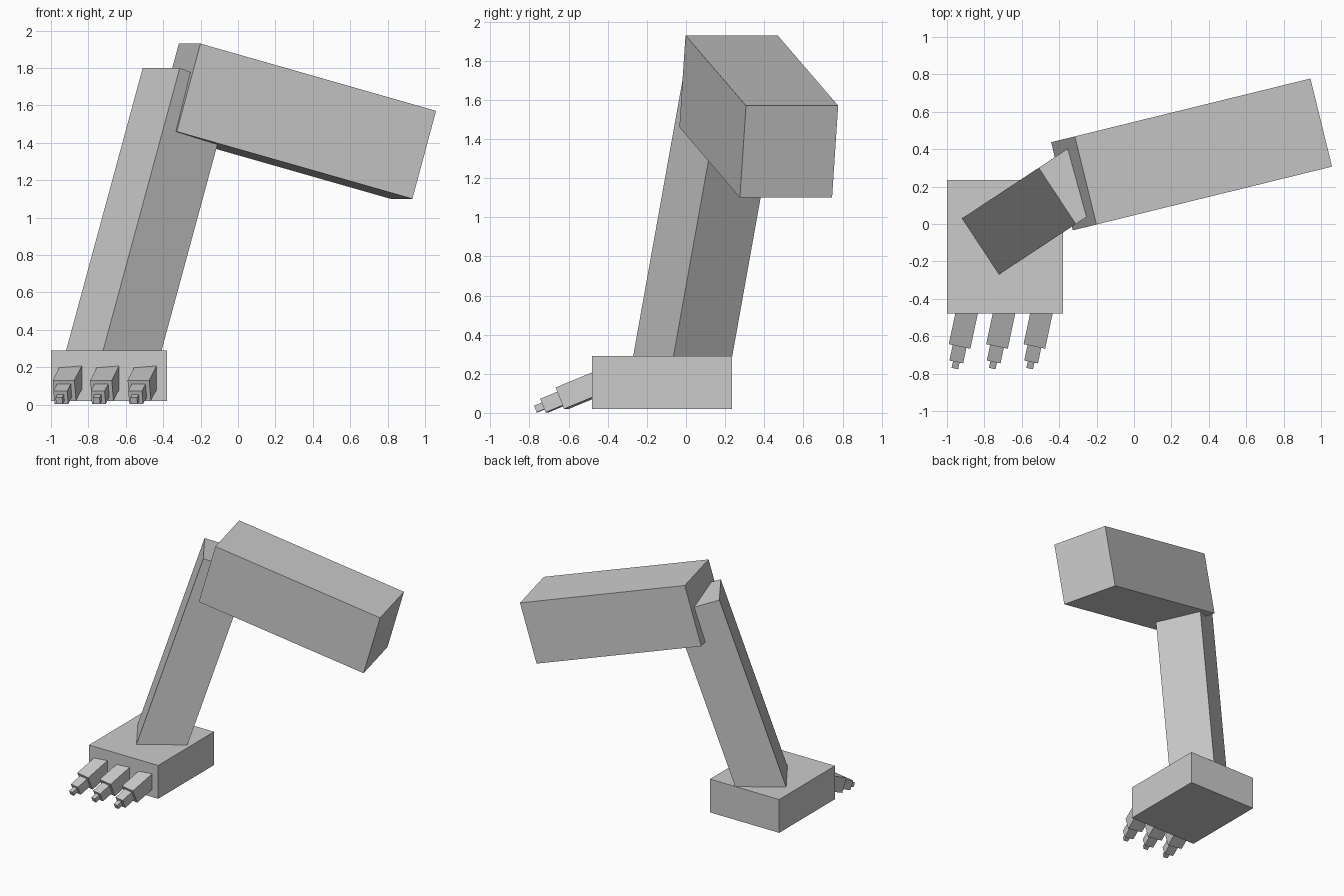
import bpy
from math import radians
from mathutils import Euler, Vector

if "Cube" in bpy.data.objects:
    bpy.data.objects.remove(bpy.data.objects["Cube"], do_unlink=True)

grey = bpy.data.materials.new("plain grey")
grey.use_nodes = True
grey.diffuse_color = (0.6, 0.6, 0.6, 1)
grey.node_tree.nodes["Principled BSDF"].inputs["Base Color"].default_value = (0.6, 0.6, 0.6, 1)


def box(name, size, centre, angles=(0, 0, 0)):
    """Flat-shaded block, with its angles in degrees."""
    bpy.ops.mesh.primitive_cube_add(size=1, location=centre,
                                    rotation=[radians(a) for a in angles])
    obj = bpy.context.object
    obj.name = name
    obj.scale = size
    bpy.ops.object.transform_apply(location=False, rotation=False, scale=True)
    obj.data.materials.append(grey)
    return obj


# Foot and the two leaning leg blocks
box("foot", (0.62, 0.715, 0.27), (-0.69, -0.122, 0.155))
box("shin", (0.356, 0.36, 1.65), (-0.482, 0.103, 0.96), (0, 18, 33.4))
box("thigh", (1.346, 0.485, 0.488), (0.308, 0.372, 1.515), (0, 15.5, 13.8))

# Three toes, each a chain of shrinking joints pointing forward and down
toe_angles = (22, 0, -12)
forward = Euler([radians(a) for a in toe_angles]).to_matrix() @ Vector((0, -1, 0))
joints = [("base", 0.118, -0.25, 0), ("middle", 0.075, -0.02, 0.1), ("tip", 0.036, 0.08, 0.147)]
for i, side in enumerate(("right", "centre", "left")):
    knuckle = Vector((-0.928 + 0.2 * i, -0.633, 0.075))
    for part, width, start, end in joints:
        box(f"{side}_toe_{part}", (width, end - start, width),
            knuckle + forward * (start + end) / 2, toe_angles)
